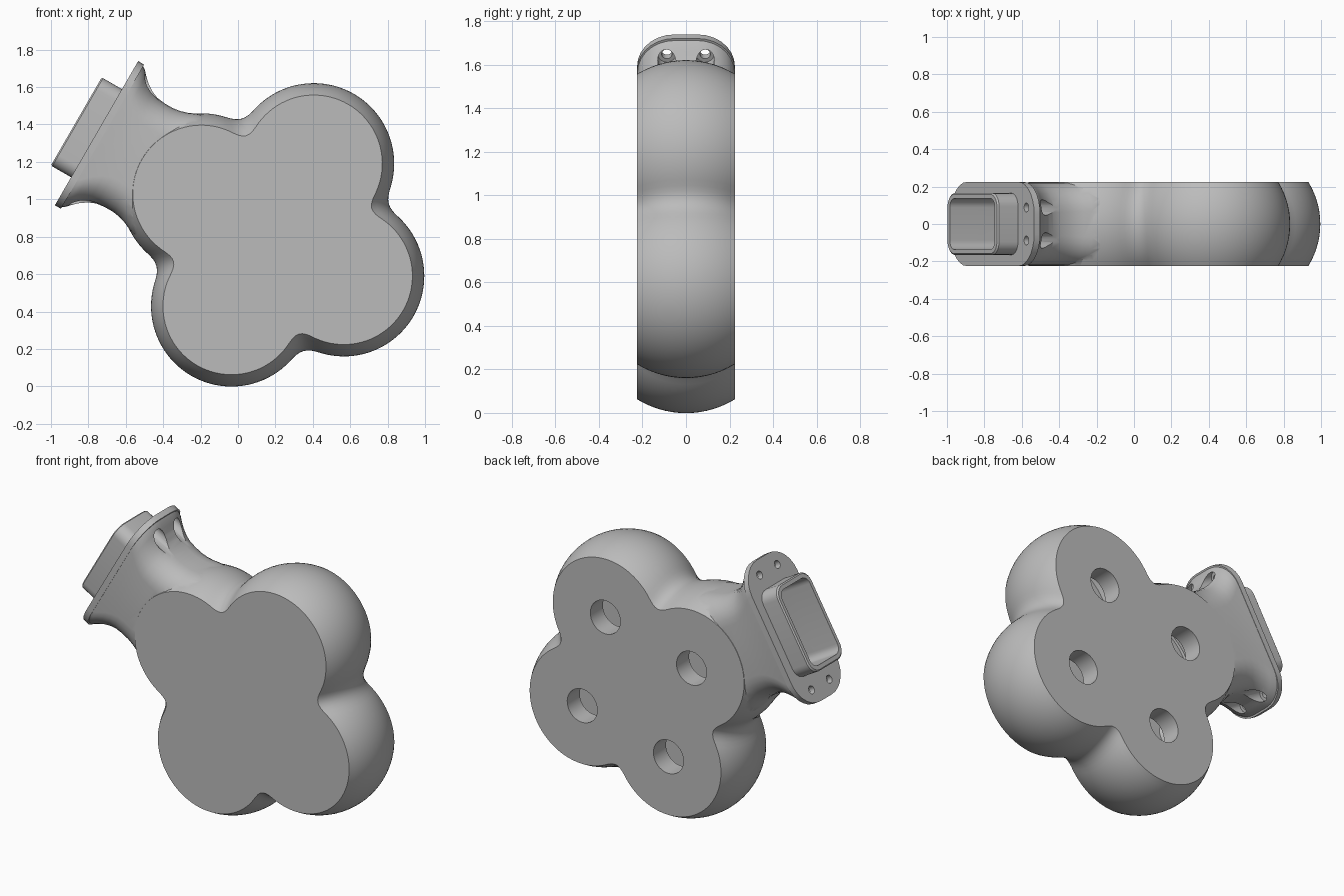
import bpy, bmesh, math
from mathutils import Vector

if "Cube" in bpy.data.objects:
    bpy.data.objects.remove(bpy.data.objects["Cube"])

grey = bpy.data.materials.new("cast_grey")
grey.use_nodes = True
COLOR = (0.5, 0.5, 0.5, 1)
grey.diffuse_color = COLOR
grey.node_tree.nodes["Principled BSDF"].inputs["Base Color"].default_value = COLOR

LOBE_OFFSET = 0.44   # lobe centres from the body centre
LOBE_RADIUS = 0.43
HALF_DEPTH = 0.225
LOBES = [(LOBE_OFFSET, 0), (0, LOBE_OFFSET), (-LOBE_OFFSET, 0), (0, -LOBE_OFFSET)]
COS, SIN = math.cos(math.radians(30)), math.sin(math.radians(30))


def place(u, v, y):
    """u runs outward along the neck, v across it, y through the depth."""
    return Vector((0.185 - COS * u + SIN * v, y, 0.81 + SIN * u + COS * v))


def loft(name, rings):
    """Skin a list of equal rings and cap both ends."""
    bm = bmesh.new()
    loops = [[bm.verts.new(place(*p)) for p in ring] for ring in rings]
    n = len(loops[0])
    for a, b in zip(loops, loops[1:]):
        for i in range(n):
            j = (i + 1) % n
            bm.faces.new((a[i], a[j], b[j], b[i]))
    bm.faces.new(loops[0])
    bm.faces.new(loops[-1])
    bmesh.ops.recalc_face_normals(bm, faces=bm.faces)
    mesh = bpy.data.meshes.new(name)
    bm.to_mesh(mesh)
    bm.free()
    mesh.materials.append(grey)
    obj = bpy.data.objects.new(name, mesh)
    bpy.context.collection.objects.link(obj)
    return obj


def rounded_ring(u, w, h, r, cv=0, cy=0, steps=8):
    """Rounded rectangle across the neck axis."""
    ring = []
    for k, (sv, sy) in enumerate([(1, 1), (-1, 1), (-1, -1), (1, -1)]):
        for i in range(steps):
            a = (k + i / (steps - 1)) * math.pi / 2
            ring.append((u, cv + sv * (w - r) + r * math.cos(a),
                         cy + sy * (h - r) + r * math.sin(a)))
    return ring


def circle_ring(y, r, cu, cv, n=32):
    return [(cu + r * math.cos(i * math.tau / n), cv + r * math.sin(i * math.tau / n), y)
            for i in range(n)]


def rod(name, u0, u1, r, cv, cy, n=24):
    """Cylinder along the neck axis."""
    return loft(name, [[(u, cv + r * math.cos(i * math.tau / n), cy + r * math.sin(i * math.tau / n))
                        for i in range(n)] for u in (u0, u1)])


def blend_distance(u, v, radius, k=0.1):
    """Four circles merged with soft fillets."""
    d = None
    for cu, cv in LOBES:
        e = math.hypot(u - cu, v - cv) - radius
        if d is None:
            d = e
        else:
            h = max(k - abs(d - e), 0) / k
            d = min(d, e) - h * h * k / 4
    return d


def lobed_ring(y, sphere, n=192):
    radius = math.sqrt(sphere * sphere - y * y)
    ring = []
    for i in range(n):
        a = i * math.tau / n
        lo, hi = 0, 1.2
        for _ in range(26):
            mid = (lo + hi) / 2
            if blend_distance(mid * math.cos(a), mid * math.sin(a), radius) < 0:
                lo = mid
            else:
                hi = mid
        ring.append((lo * math.cos(a), lo * math.sin(a), y))
    return ring


def lobed_solid(name, sphere, y0, y1, slices):
    return loft(name, [lobed_ring(y0 + (y1 - y0) * i / slices, sphere)
                       for i in range(slices + 1)])


def boolean(obj, other, operation):
    mod = obj.modifiers.new("cut", "BOOLEAN")
    mod.operation, mod.solver, mod.object = operation, "EXACT", other
    bpy.context.view_layer.objects.active = obj
    bpy.ops.object.modifier_apply(modifier=mod.name)


def discard(*objs):
    for o in objs:
        bpy.data.objects.remove(o)


# Four-lobed body with flat front and back
body = lobed_solid("lobed_body", LOBE_RADIUS, -HALF_DEPTH, HALF_DEPTH, 14)

# Waisted neck flaring out to the flange
profile = [(0.6, 0.37), (0.64, 0.37), (0.68, 0.356), (0.72, 0.338), (0.76, 0.326),
           (0.8, 0.32), (0.85, 0.32), (0.9, 0.326), (0.94, 0.343), (0.98, 0.37),
           (1.01, 0.398), (1.035, 0.425), (1.06, 0.44)]
neck = loft("neck", [rounded_ring(u, w, 0.223, 0.15 + 0.02 * i / 12)
                     for i, (u, w) in enumerate(profile)])
boolean(body, neck, "UNION")

# Flange plate and rectangular inlet tube
flange = loft("flange", [rounded_ring(u, 0.445, HALF_DEPTH, 0.17) for u in (1.05, 1.087)])
tube = loft("inlet_tube", [rounded_ring(u, w, h, 0.07) for u, w, h in
                           [(1.06, 0.272, 0.165), (1.204, 0.272, 0.165), (1.212, 0.265, 0.158)]])

# Hollow interior and inlet passage
cavity = lobed_solid("cavity_cutter", 0.38, -0.15, 0.1, 8)
duct = loft("duct_cutter", [rounded_ring(u, 0.24, 0.137, 0.05) for u in (0.62, 1.3)])
boolean(body, cavity, "DIFFERENCE")
for part in (body, flange, tube):
    boolean(part, duct, "DIFFERENCE")
discard(neck, cavity, duct)

# Round ports in the back of each lobe
for cu, cv in LOBES:
    port = loft("port_cutter", [circle_ring(y, 0.105, cu, cv) for y in (0, 0.3)])
    boolean(body, port, "DIFFERENCE")
    discard(port)

# Bolt holes in the flange and clearance pockets in the neck
for sv in (1, -1):
    for sy in (1, -1):
        pocket = rod("pocket_cutter", 0.82, 1.1, 0.042, sv * 0.362, sy * 0.088)
        bolt = rod("bolt_cutter", 1, 1.2, 0.024, sv * 0.362, sy * 0.088)
        boolean(body, pocket, "DIFFERENCE")
        boolean(flange, bolt, "DIFFERENCE")
        discard(pocket, bolt)

# Smooth shading with crisp rims
bpy.ops.object.select_all(action="DESELECT")
for part in (body, flange, tube):
    part.select_set(True)
bpy.context.view_layer.objects.active = body
bpy.ops.object.shade_smooth_by_angle(angle=math.radians(30))
